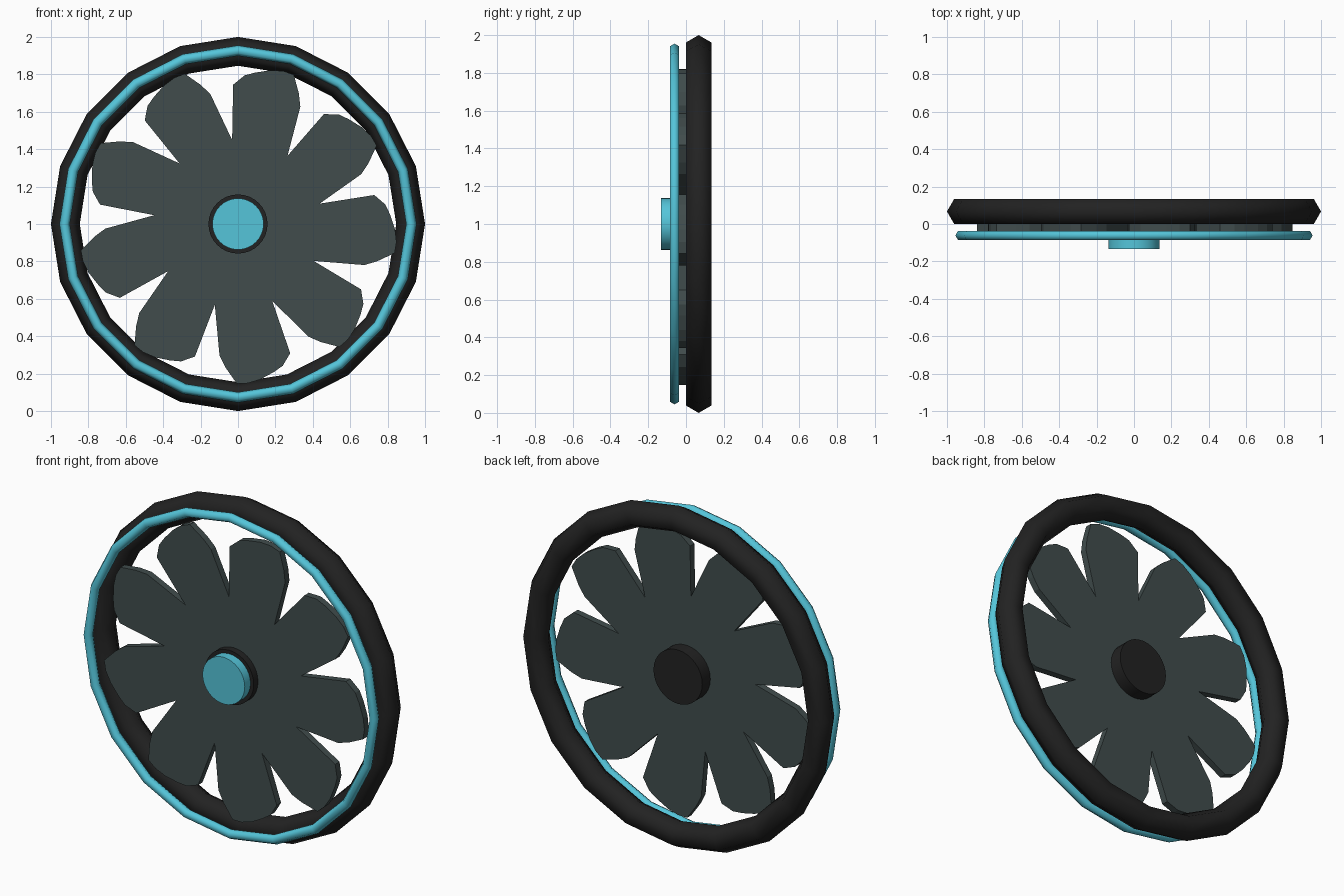
import bpy, bmesh
from math import radians, sin, cos, pi

cube = bpy.data.objects.get("Cube")
if cube:
    bpy.data.objects.remove(cube, do_unlink=True)


def material(name, rgb):
    m = bpy.data.materials.new(name)
    m.use_nodes = True
    m.diffuse_color = (*rgb, 1)
    m.node_tree.nodes["Principled BSDF"].inputs["Base Color"].default_value = (*rgb, 1)
    return m


black = material("black", (0.016, 0.016, 0.016))
slate = material("slate", (0.052, 0.073, 0.073))
teal = material("teal", (0.09, 0.56, 0.70))


def finish(name, mat):
    ob = bpy.context.object
    ob.name = ob.data.name = name
    ob.data.materials.append(mat)
    return ob


# Rings: hexagonal section with a point facing outward
def ring(name, mat, y, major, minor):
    bpy.ops.mesh.primitive_torus_add(
        major_segments=20, minor_segments=6, major_radius=major,
        minor_radius=minor, location=(0, y, 1), rotation=(pi / 2, 0, 0))
    finish(name, mat)
    bpy.ops.object.shade_smooth()


# Discs lying between two depths
def disc(name, mat, radius, front, back):
    bpy.ops.mesh.primitive_cylinder_add(
        vertices=32, radius=radius, depth=back - front,
        location=(0, (front + back) / 2, 1), rotation=(pi / 2, 0, 0))
    finish(name, mat)
    bpy.ops.object.shade_smooth_by_angle(angle=radians(30))


ring("outer_ring", black, 0.067, 0.923, 0.077)
ring("front_trim_ring", teal, -0.061, 0.927, 0.028)
disc("hub", black, 0.158, -0.08, 0.075)
disc("hub_cap", teal, 0.137, -0.133, -0.07)

# Blade wheel: one blade outline (radius, angle) repeated around the hub
blade = [(0.45, 54), (0.71, 62), (0.77, 65), (0.852, 69.5), (0.853, 73.5),
         (0.84, 78), (0.815, 83.5), (0.795, 87.5), (0.745, 92)]
count = 9
bm = bmesh.new()
front = []
for i in range(count):
    for r, a in blade:
        t = radians(a + i * 360 / count)
        front.append(bm.verts.new((r * cos(t), -0.04, 1 + r * sin(t))))
# Central plate joins the valleys, each blade is its own face
n = len(blade)
faces = [bm.faces.new(front[::n])]
for i in range(count):
    faces.append(bm.faces.new([front[(i * n + k) % len(front)] for k in range(n + 1)]))
extruded = bmesh.ops.extrude_face_region(bm, geom=faces, use_keep_orig=True)
for v in extruded["geom"]:
    if isinstance(v, bmesh.types.BMVert):
        v.co.y = 0.0
# Drop the inner walls left between plate and blades, then fix normals
bmesh.ops.recalc_face_normals(bm, faces=bm.faces)
mesh = bpy.data.meshes.new("blade_wheel")
bm.to_mesh(mesh)
bm.free()
mesh.materials.append(slate)
wheel = bpy.data.objects.new("blade_wheel", mesh)
bpy.context.collection.objects.link(wheel)
